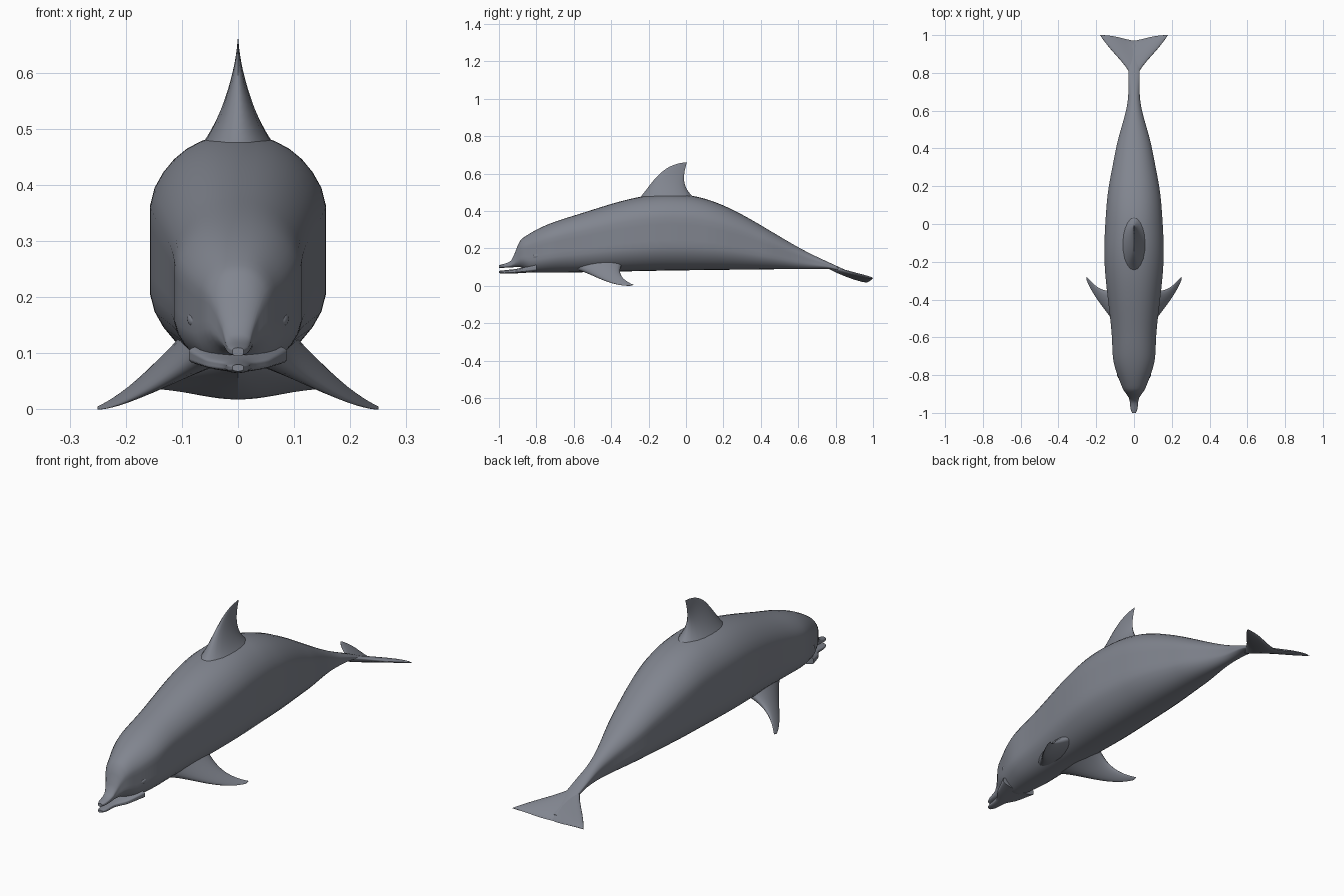
import bpy, bmesh, math
from mathutils import Vector

cube = bpy.data.objects.get("Cube")
if cube:
    bpy.data.objects.remove(cube)

skin = bpy.data.materials.new("slate grey skin")
skin.use_nodes = True
colour = (0.22, 0.235, 0.275, 1)
skin.diffuse_color = colour
skin.node_tree.nodes["Principled BSDF"].inputs["Base Color"].default_value = colour


def profile(*knots):
    """Smooth function through (y, value) knots that never overshoots them."""
    slopes = [(b[1] - a[1]) / (b[0] - a[0]) for a, b in zip(knots, knots[1:])]
    tangents = [slopes[0]]
    for before, after in zip(slopes, slopes[1:]):
        same_way = before * after > 0
        tangents.append(2 * before * after / (before + after) if same_way else 0)
    tangents.append(slopes[-1])

    def value(y):
        i = 0
        while i < len(slopes) - 1 and y > knots[i + 1][0]:
            i += 1
        (start, low), (end, high) = knots[i], knots[i + 1]
        span = end - start
        t = (y - start) / span
        ease = t * t * (3 - 2 * t)
        bend = tangents[i] * (1 - t) + -tangents[i + 1] * t
        return low + (high - low) * ease + span * t * (1 - t) * bend
    return value


def bezier(points, t):
    """Point at t on the Bezier curve with the given control points."""
    points = [Vector(p) for p in points]
    while len(points) > 1:
        points = [a.lerp(b, t) for a, b in zip(points, points[1:])]
    return points[0]


def finish(obj):
    obj.data.materials.append(skin)
    bpy.ops.object.select_all(action="DESELECT")
    obj.select_set(True)
    bpy.context.view_layer.objects.active = obj
    bpy.ops.object.shade_smooth_by_angle(angle=math.radians(60))


def loft(name, rings):
    """Skin a run of closed rings and cap both ends."""
    bm = bmesh.new()
    loops = [[bm.verts.new(p) for p in ring] for ring in rings]
    for a, b in zip(loops, loops[1:]):
        for i in range(len(a)):
            bm.faces.new((a[i - 1], a[i], b[i], b[i - 1]))
    bm.faces.new(loops[0])
    bm.faces.new(loops[-1])
    bmesh.ops.recalc_face_normals(bm, faces=bm.faces)
    mesh = bpy.data.meshes.new(name)
    bm.to_mesh(mesh)
    bm.free()
    obj = bpy.data.objects.new(name, mesh)
    bpy.context.collection.objects.link(obj)
    finish(obj)


def rounded(value):
    """Superellipse coordinate from a sine or cosine."""
    return math.copysign(abs(value) ** 0.9, value)


def tube(name, start, end, width, low, top, steps, sides=36):
    """Body section with flat flanks, swept along y."""
    rings = []
    for s in range(steps + 1):
        y = start + (end - start) * s / steps
        middle, half = (top(y) + low(y)) / 2, (top(y) - low(y)) / 2
        ring = []
        for i in range(sides):
            angle = math.tau * i / sides
            across = max(-1, min(1, 1.08 * rounded(math.cos(angle))))
            ring.append((width(y) * across, y, middle + half * rounded(math.sin(angle))))
        rings.append(ring)
    loft(name, rings)


def foil(name, lead, trail, thickness, taper, normal, side=1, steps=20, sides=20):
    """Lens-section fin between a leading and a trailing curve."""
    rings = []
    for s in range(steps + 1):
        t = s / steps
        front, back = bezier(lead, t), bezier(trail, t)
        half = thickness * (1 - t) ** taper + 0.001
        ring = []
        for i in range(sides):
            angle = math.tau * i / sides
            p = front.lerp(back, (1 - math.cos(angle)) / 2)
            p += Vector(normal) * half * math.sin(angle)
            ring.append((p.x * side, p.y, p.z))
        rings.append(ring)
    loft(name, rings)


# Body with the upper jaw
width = profile((-1, 0.01), (-0.98, 0.018), (-0.93, 0.024), (-0.87, 0.06), (-0.7, 0.112),
                (-0.6, 0.117), (-0.15, 0.157), (0.1, 0.145), (0.4, 0.095), (0.7, 0.03),
                (0.85, 0.03), (0.95, 0.01))
back = profile((-1, 0.11), (-0.94, 0.13), (-0.88, 0.25), (-0.6, 0.375), (-0.1, 0.49),
               (0, 0.485), (0.7, 0.155), (0.95, 0.04))
belly = profile((-1, 0.095), (-0.89, 0.1), (-0.82, 0.07), (0, 0.083), (0.75, 0.09), (0.95, 0.03))
tube("body", -1, 0.95, width, belly, back, steps=120)

# Lower jaw, parted from the upper by the mouth line
chin = profile((-1, 0.068), (-0.97, 0.065), (-0.8, 0.073))
lip = profile((-1, 0.08), (-0.9, 0.092), (-0.8, 0.12))
tube("lower_jaw", -1, -0.8, width, chin, lip, steps=20)

# Back fin, flaring into the body
foil("dorsal_fin",
     lead=[(0, -0.3, 0.43), (0, -0.2, 0.48), (0, -0.17, 0.65), (0, 0, 0.66)],
     trail=[(0, 0.1, 0.43), (0, -0.01, 0.5), (0, -0.03, 0.55), (0, 0.005, 0.66)],
     thickness=0.1, taper=2, normal=(1, 0, 0))

# Paired flippers, flukes and eyes
for label, side in (("left", 1), ("right", -1)):
    foil(label + "_flipper",
         lead=[(0.06, -0.6, 0.1), (0.1, -0.5, 0.07), (0.2, -0.42, 0), (0.25, -0.3, 0)],
         trail=[(0.06, -0.33, 0.13), (0.14, -0.37, 0.08), (0.18, -0.36, 0.04), (0.25, -0.28, 0.005)],
         thickness=0.04, taper=1.4, normal=(0.5, 0, 0.87), side=side)
    foil(label + "_fluke",
         lead=[(0, 0.74, 0.11), (0.03, 0.85, 0.08), (0.1, 0.88, 0.07), (0.18, 1, 0.04)],
         trail=[(0, 0.97, 0.02), (0.06, 0.98, 0.02), (0.1, 1, 0.04), (0.18, 1, 0.04)],
         thickness=0.014, taper=0.5, normal=(0, 0.3, 0.95), side=side)
    bpy.ops.mesh.primitive_uv_sphere_add(segments=16, ring_count=10, radius=0.5,
                                         location=(side * 0.08, -0.8, 0.16))
    eye = bpy.context.object
    eye.name = label + "_eye"
    eye.scale = (0.02, 0.04, 0.024)
    eye.rotation_euler = (0.25, 0, side * -0.25)
    finish(eye)
